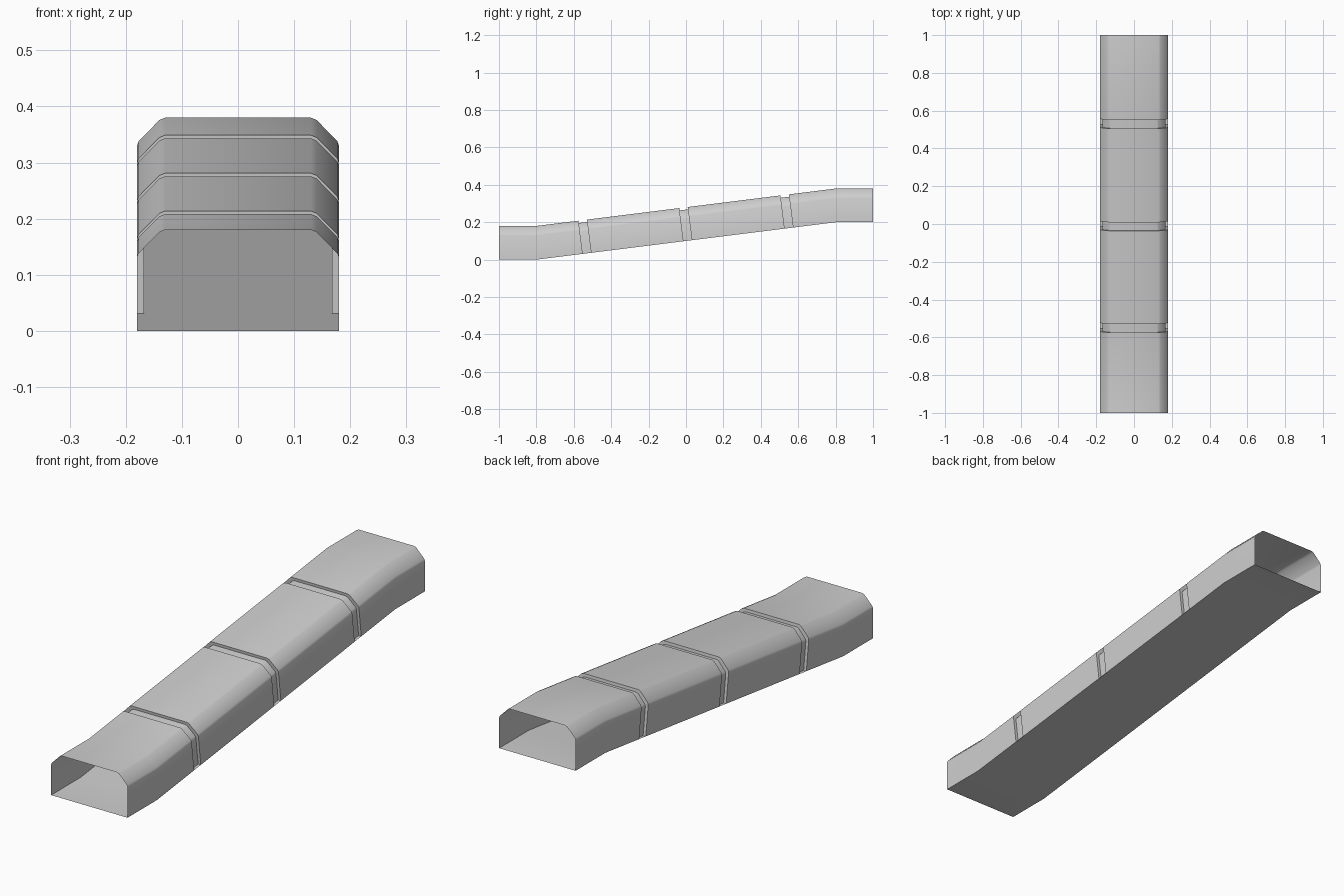
import bpy
import bmesh
import math

cube = bpy.data.objects.get("Cube")
if cube:
    bpy.data.objects.remove(cube, do_unlink=True)

SLOPE = 0.125
GROOVE = 0.045
BEND = 0.8
INSET = 0.93

grey = bpy.data.materials.new("light_grey")
grey.use_nodes = True
colour = (0.62, 0.62, 0.62, 1)
grey.diffuse_color = colour
grey.node_tree.nodes["Principled BSDF"].inputs["Base Color"].default_value = colour


def base(y):
    """Height of the duct floor along its length."""
    return SLOPE * (min(max(y, -BEND), BEND) + BEND)


def loft(name, rows):
    """Skin a sheet through rows of points."""
    bm = bmesh.new()
    grid = [[bm.verts.new(p) for p in row] for row in rows]
    for a, b in zip(grid, grid[1:]):
        for i in range(len(a) - 1):
            bm.faces.new((a[i], a[i + 1], b[i + 1], b[i]))
    mesh = bpy.data.meshes.new(name)
    bm.to_mesh(mesh)
    bm.free()
    mesh.materials.append(grey)
    obj = bpy.data.objects.new(name, mesh)
    bpy.context.collection.objects.link(obj)
    bpy.ops.object.select_all(action='DESELECT')
    obj.select_set(True)
    bpy.context.view_layer.objects.active = obj
    bpy.ops.object.shade_smooth_by_angle(angle=math.radians(30))
    return obj


# Half cross-section with softened chamfers, mirrored to the other side
half = [(0.18, 0), (0.18, 0.13), (0.177, 0.138), (0.14, 0.176), (0.13, 0.18)]
profile = half + [(-x, h) for x, h in reversed(half)]


def section(y, tilt=0, scale=1):
    row = []
    for x, h in profile:
        py = y - tilt * SLOPE * h * scale
        row.append((x * scale, py, base(py) + h * scale))
    return row


# Shell: straight ends, sloped middle, three tilted grooves
rows = [section(-1), section(-BEND)]
for centre in (-0.53, 0.009, 0.55):
    front, back = centre - GROOVE / 2, centre + GROOVE / 2
    rows += [section(front, 1), section(front, 1, INSET),
             section(back, 1, INSET), section(back, 1)]
rows += [section(BEND), section(1)]
loft("duct_shell", rows)

# Floor sheet, full width along the whole length
loft("duct_floor", [[(-0.18, y, base(y)), (0.18, y, base(y))]
                    for y in (-1, -BEND, BEND, 1)])
